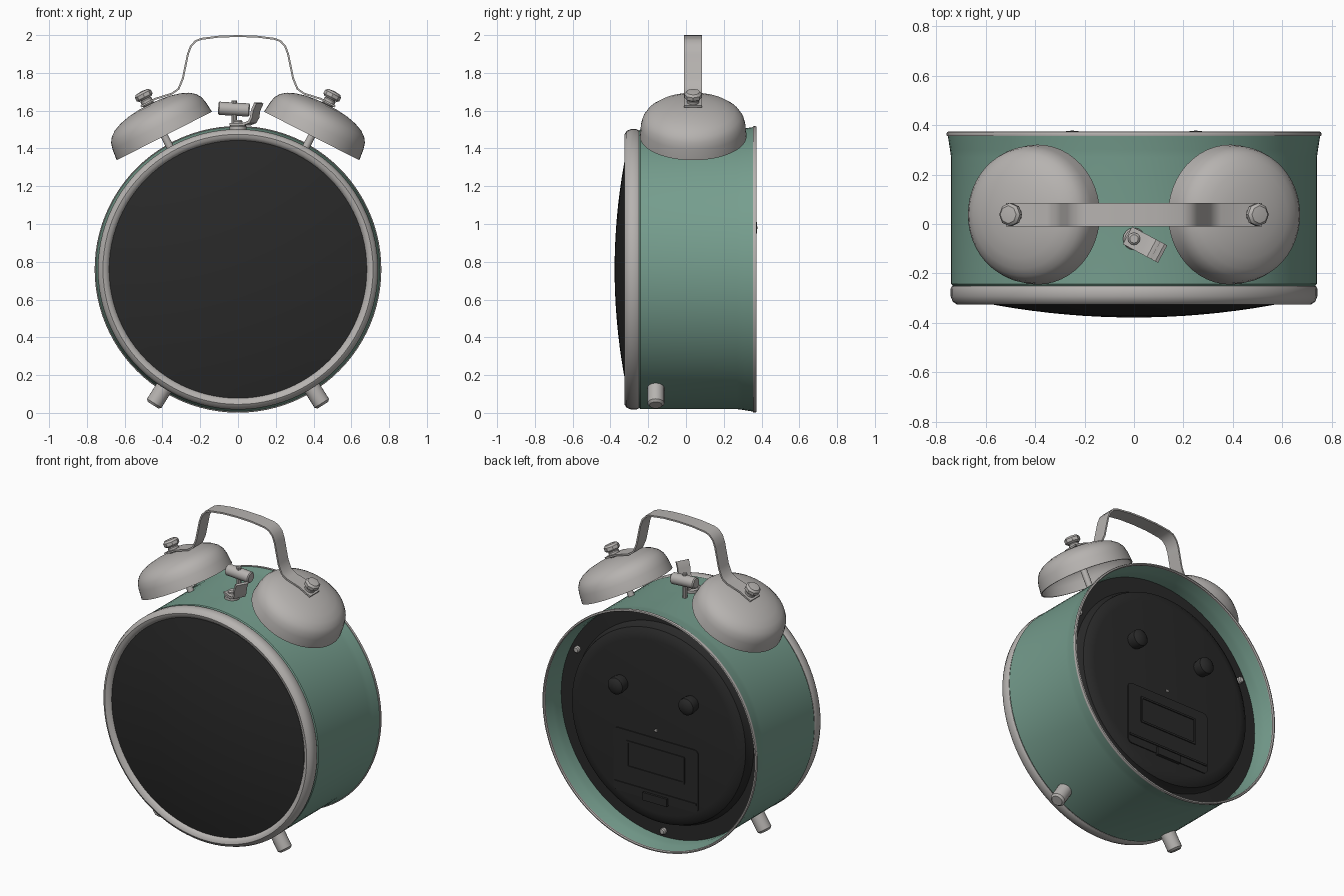
import bpy, bmesh, math
from mathutils import Matrix, Vector

if "Cube" in bpy.data.objects:
    bpy.data.objects.remove(bpy.data.objects["Cube"])

def material(name, rgb):
    m = bpy.data.materials.new(name)
    m.diffuse_color = (*rgb, 1)
    m.use_nodes = True
    m.node_tree.nodes["Principled BSDF"].inputs["Base Color"].default_value = m.diffuse_color
    return m

GREEN = material("sage green", (0.18, 0.34, 0.27))
METAL = material("warm grey metal", (0.47, 0.45, 0.435))
BLACK = material("soft black", (0.022, 0.022, 0.022))

CZ = 0.76                                   # height of the case axis
BACK = Matrix.Translation((0, 0, CZ)) @ Matrix.Rotation(-math.pi / 2, 4, 'X')  # local z -> +y

def finish(name, bm, mat, smooth=True, angle=35):
    bmesh.ops.remove_doubles(bm, verts=bm.verts, dist=1e-5)
    bmesh.ops.recalc_face_normals(bm, faces=bm.faces)
    me = bpy.data.meshes.new(name)
    bm.to_mesh(me)
    bm.free()
    ob = bpy.data.objects.new(name, me)
    bpy.context.collection.objects.link(ob)
    me.materials.append(mat)
    if smooth:
        bpy.ops.object.select_all(action='DESELECT')
        ob.select_set(True)
        bpy.context.view_layer.objects.active = ob
        bpy.ops.object.shade_smooth_by_angle(angle=math.radians(angle))
    return ob

def lathe(name, profile, mat, matrix=Matrix(), steps=32, closed=False):
    """Turn an (r, z) profile around local z."""
    bm = bmesh.new()
    pts = profile + profile[:1] if closed else profile
    vs = [bm.verts.new((r, 0, z)) for r, z in pts]
    es = [bm.edges.new(p) for p in zip(vs, vs[1:])]
    bmesh.ops.spin(bm, geom=vs + es, cent=(0, 0, 0), axis=(0, 0, 1),
                   angle=2 * math.pi, steps=steps, use_merge=False)
    bm.transform(matrix)
    return finish(name, bm, mat)

def rod(name, a, b, r, mat, steps=16, bevel=0.008):
    """Solid cylinder with softened ends between two points."""
    a, b = Vector(a), Vector(b)
    d = b - a
    n = d.length
    m = Matrix.Translation(a) @ d.to_track_quat('Z', 'Y').to_matrix().to_4x4()
    prof = [(0, 0), (r - bevel, 0), (r, bevel), (r, n - bevel), (r - bevel, n), (0, n)]
    return lathe(name, prof, mat, m, steps)

def box(name, centre, size, mat, bevel=0.0):
    bm = bmesh.new()
    bmesh.ops.create_cube(bm, size=1)
    bm.transform(Matrix.Translation(centre) @ Matrix.Diagonal((*size, 1)))
    if bevel:                               # round the corners seen from the back
        es = [e for e in bm.edges if abs((e.verts[0].co - e.verts[1].co).y) > 1e-4]
        bmesh.ops.bevel(bm, geom=es, offset=bevel, segments=4, affect='EDGES', profile=0.5)
    return finish(name, bm, mat, False)

def strip(name, path, width, thick, mat, matrix=Matrix()):
    """Bent flat bar: path in xz, width along y."""
    pts = [Vector((x, 0, z)) for x, z in path]
    bm = bmesh.new()
    rings = []
    for i, p in enumerate(pts):
        t = (pts[min(i + 1, len(pts) - 1)] - pts[max(i - 1, 0)]).normalized()
        n = Vector((-t.z, 0, t.x)) * thick / 2
        w = Vector((0, width / 2, 0))
        rings.append([bm.verts.new(q) for q in (p + n - w, p + n + w, p - n + w, p - n - w)])
    for a, b in zip(rings, rings[1:]):
        for k in range(4):
            bm.faces.new((a[k], a[(k + 1) % 4], b[(k + 1) % 4], b[k]))
    bm.faces.new(rings[0])
    bm.faces.new(rings[-1][::-1])
    bm.transform(matrix)
    return finish(name, bm, mat)

# Case: thin flared drum, with a rolled edge at the back
lathe("case", [(0.68, -0.25), (0.733, -0.25), (0.74, -0.242), (0.74, 0.27), (0.744, 0.30),
               (0.754, 0.362), (0.746, 0.362), (0.734, 0.30), (0.73, 0.27), (0.73, 0.20),
               (0.68, 0.20)], GREEN, BACK, 96, True)
lathe("back_rim", [(0.744, 0.358), (0.757, 0.356), (0.759, 0.364), (0.756, 0.372),
                   (0.748, 0.374), (0.743, 0.367)], METAL, BACK, 96, True)

# Front ring and domed face
lathe("front_ring", [(0.675, -0.25), (0.736, -0.25), (0.742, -0.262), (0.742, -0.292),
                     (0.733, -0.314), (0.715, -0.326), (0.698, -0.322), (0.684, -0.308),
                     (0.677, -0.29)], METAL, BACK, 96, True)
dome = [(0.685 * i / 10, -0.378 + 0.075 * (i / 10) ** 2) for i in range(11)]
lathe("face_dome", dome + [(0.685, -0.26)], BLACK, BACK, 96)

# Recessed back panel with raised centre
lathe("back_panel", [(0, 0.30), (0.55, 0.30), (0.59, 0.293), (0.615, 0.275), (0.625, 0.235),
                     (0.635, 0.222), (0.735, 0.22)], BLACK, BACK, 96)
for s in (1, -1):
    knob = Matrix.Translation((s * 0.25, 0, 0.22)) @ BACK
    lathe("setting_knob", [(0.048, 0.29), (0.055, 0.335), (0.052, 0.36), (0.035, 0.374),
                           (0, 0.378)], BLACK, knob, 24)
for x, z in ((0.61, 0.31), (-0.61, 0.31), (0, -0.69)):
    rod("panel_screw", (x, 0.215, CZ + z), (x, 0.245, CZ + z), 0.02, METAL, 12, 0.006)
rod("cover_screw", (0, 0.295, 0.74), (0, 0.306, 0.74), 0.01, METAL, 8, 0.002)

# Battery cover with framed window and latch
box("battery_cover", (0, 0.301, 0.49), (0.60, 0.01, 0.40), BLACK, 0.03)
for s in (1, -1):
    box("cover_frame_side", (s * 0.2, 0.308, 0.54), (0.012, 0.008, 0.16), BLACK)
    box("cover_frame_bar", (0, 0.308, 0.54 + s * 0.08), (0.41, 0.008, 0.012), BLACK)
box("cover_ridge", (0, 0.308, 0.345), (0.58, 0.008, 0.012), BLACK)
box("cover_latch", (0, 0.309, 0.305), (0.17, 0.022, 0.05), BLACK)

# Bells, posts, bolts and feet, mirrored left and right
BELL_Y, TILT = 0.038, math.radians(27)
outer = [(0, 0.186), (0.06, 0.184), (0.12, 0.177), (0.177, 0.163), (0.22, 0.145),
         (0.25, 0.122), (0.268, 0.095), (0.277, 0.06), (0.283, 0)]
inner = [(max(r - 0.008, 0), max(z - 0.008, 0)) for r, z in reversed(outer)]
for s in (1, -1):
    m = Matrix.Translation((s * 0.39, BELL_Y, 1.466)) @ Matrix.Rotation(s * TILT, 4, 'Y')
    lathe("bell", outer + inner, METAL, m, 48)
    rod("bell_post", m @ Vector((0, 0, -0.12)), m @ Vector((0, 0, 0.18)), 0.02, METAL, 12)
    rod("bolt_washer", m @ Vector((0, 0, 0.18)), m @ Vector((0, 0, 0.222)), 0.032, METAL, 16)
    lathe("bolt_head", [(0, 0.22), (0.036, 0.22), (0.047, 0.23), (0.047, 0.25), (0.036, 0.262),
                        (0, 0.266)], METAL, m, 8)
    d = Vector((s * 0.53, 0, -0.848))
    o = Vector((0, -0.16, CZ))
    rod("foot", o + d * 0.70, o + d * 0.848, 0.045, METAL, 20, 0.012)

# Carrying handle
half = [(0.515, 1.622), (0.44, 1.662), (0.35, 1.69), (0.315, 1.715), (0.292, 1.77),
        (0.265, 1.90), (0.25, 1.94), (0.225, 1.968), (0.195, 1.98), (0.10, 1.992)]
strip("handle", [(-x, z) for x, z in half] + [(0, 1.995)] + half[::-1], 0.095, 0.01, METAL)
bpy.context.object.location.y = BELL_Y

# Hammer on its stem
rod("hammer_stem", (-0.02, 0.04, 1.47), (-0.02, 0.04, 1.655), 0.015, METAL, 10, 0.004)
rod("hammer_head", (-0.105, 0.045, 1.613), (0.062, 0.045, 1.603), 0.035, METAL, 20, 0.006)

# Curved stop lever on a round pivot
rod("lever_pivot", (0, -0.06, 1.48), (0, -0.06, 1.525), 0.045, METAL, 16)
rod("lever_pin", (0, -0.06, 1.52), (0, -0.06, 1.55), 0.025, METAL, 12)
turn = Matrix.Translation((0, -0.06, 0)) @ Matrix.Rotation(math.radians(-28), 4, 'Z')
strip("stop_lever", [(-0.03, 1.528), (0.05, 1.528), (0.085, 1.54), (0.10, 1.565),
                     (0.105, 1.60), (0.125, 1.64)], 0.08, 0.014, METAL, turn)
